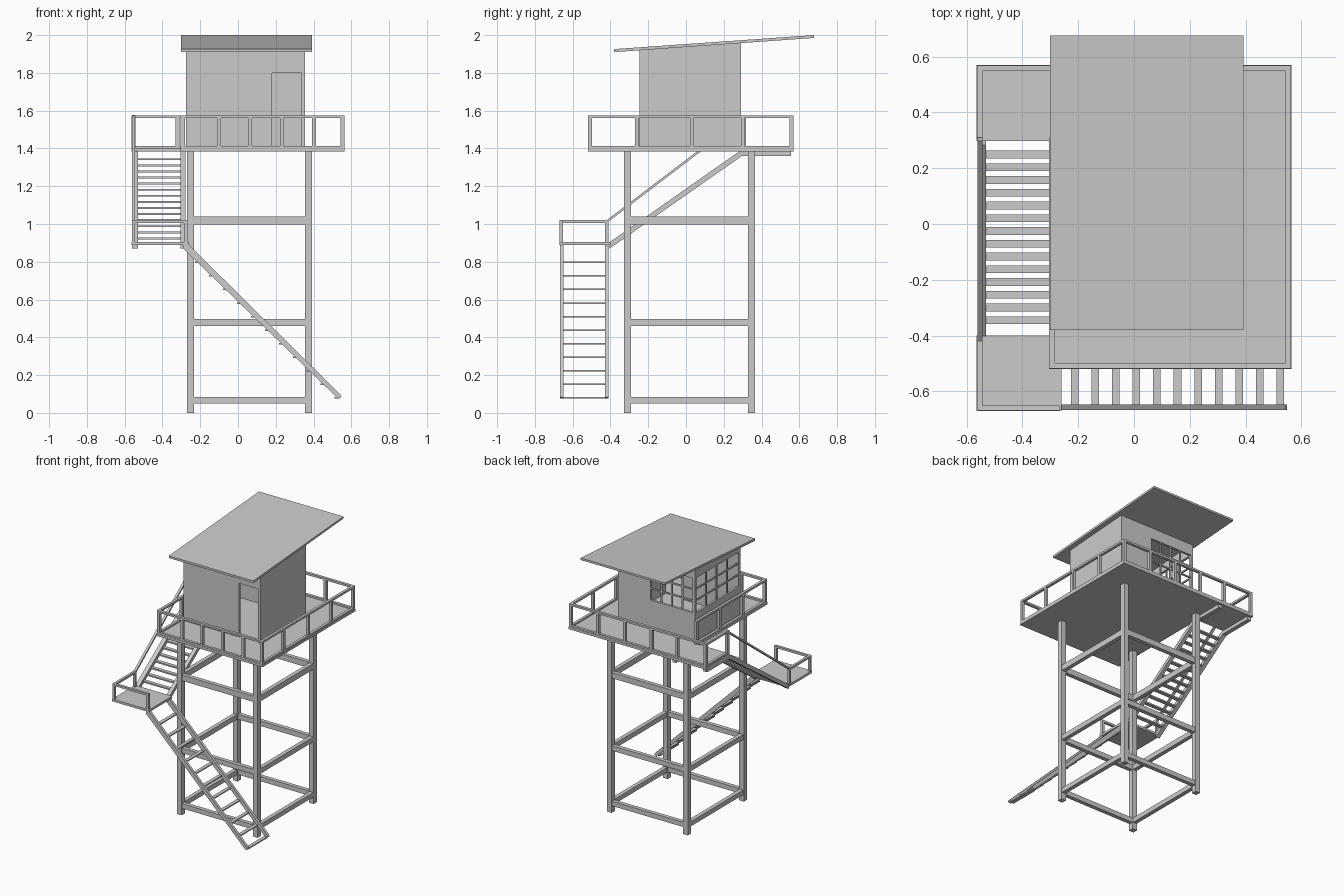
import bpy, bmesh
from mathutils import Vector

if "Cube" in bpy.data.objects:
    bpy.data.objects.remove(bpy.data.objects["Cube"])


def prism(name, pts, axis, lo, hi):
    """Extrude a 2D profile along an axis ('x': pts are y,z; 'y': x,z; 'z': x,y)."""
    place = {'x': lambda a, b, t: (t, a, b),
             'y': lambda a, b, t: (a, t, b),
             'z': lambda a, b, t: (a, b, t)}[axis]
    bm = bmesh.new()
    face = bm.faces.new([bm.verts.new(place(a, b, lo)) for a, b in pts])
    ext = bmesh.ops.extrude_face_region(bm, geom=[face])
    verts = [v for v in ext['geom'] if isinstance(v, bmesh.types.BMVert)]
    bmesh.ops.translate(bm, verts=verts, vec=Vector(place(0, 0, hi - lo)))
    bmesh.ops.recalc_face_normals(bm, faces=bm.faces)
    me = bpy.data.meshes.new(name)
    bm.to_mesh(me)
    bm.free()
    ob = bpy.data.objects.new(name, me)
    bpy.context.collection.objects.link(ob)
    return ob


def box(name, x0, x1, y0, y1, z0, z1):
    return prism(name, [(x0, y0), (x1, y0), (x1, y1), (x0, y1)], 'z', z0, z1)


def cut(target, cutter):
    cutter.hide_render = True
    mod = target.modifiers.new('cut', 'BOOLEAN')
    mod.operation = 'DIFFERENCE'
    mod.solver = 'EXACT'
    mod.object = cutter
    bpy.context.view_layer.objects.active = target
    bpy.ops.object.modifier_apply(modifier=mod.name)
    bpy.data.objects.remove(cutter)


def railing(name, axis, at, stops, z0, z1, w=0.02, base=True):
    """Straight railing with a post at every stop along the axis."""
    h = w / 2

    def piece(part, a, b, za, zb):
        if axis == 'x':
            box(name + part, a, b, at - h, at + h, za, zb)
        else:
            box(name + part, at - h, at + h, a, b, za, zb)
    piece('_top', stops[0] - h, stops[-1] + h, z1 - 0.015, z1)
    if base:
        piece('_base', stops[0] - h, stops[-1] + h, z0, z0 + 0.012)
    for s in stops:
        piece('_post', s - h, s + h, z0, z1 - 0.012)


# tower legs
PX, PY = (-0.252, 0.373), (-0.31, 0.347)
for x in PX:
    for y in PY:
        box('tower_leg', x - .019, x + .019, y - .019, y + .019, 0, 1.39)

# horizontal braces
for z0, z1 in ((.05, .085), (.46, .497), (.997, 1.04)):
    for y in PY:
        box('cross_beam', PX[0], PX[1], y - .015, y + .015, z0, z1)
    for x in PX:
        box('side_beam', x - .015, x + .015, PY[0], PY[1], z0, z1)

# L-shaped deck
prism('deck', [(-.305, -.52), (.565, -.52), (.565, .57), (-.565, .57),
               (-.565, .297), (-.305, .297)], 'z', 1.385, 1.402)

# deck railings
railing('front_rail', 'x', -.508, [-.29, -.10, .063, .232, .402, .553], 1.402, 1.575)
railing('right_rail', 'y', .553, [-.508, -.26, .03, .30, .558], 1.402, 1.575)
railing('back_rail', 'x', .558, [-.553, -.32, -.11, .11, .33, .553], 1.402, 1.575)
railing('left_rail', 'y', -.294, [-.508, -.24, .03, .30], 1.402, 1.575)
railing('stair_head_rail', 'y', -.553, [.307, .558], 1.402, 1.575)

# cabin walls: hollow prism with door and window openings
cabin = prism('cabin_walls', [(-.245, 1.4), (.29, 1.4), (.29, 1.958), (-.245, 1.92)],
              'x', -.275, .355)
cut(cabin, box('inside', -.257, .337, -.227, .272, 1.3, 2.1))
cut(cabin, box('door_hole', .18, .335, -.3, -.2, 1.35, 1.8))
cut(cabin, box('back_hole', -.255, .09, .2, .35, 1.62, 1.875))
cut(cabin, box('left_hole', -.35, -.2, -.225, .27, 1.62, 1.875))

# window bars
for i in range(1, 4):
    x = -.255 + .345 * i / 4
    y = -.225 + .495 * i / 4
    box('back_window_bar', x - .005, x + .005, .276, .286, 1.62, 1.875)
    box('left_window_bar', -.271, -.261, y - .005, y + .005, 1.62, 1.875)
for i in range(1, 3):
    z = 1.62 + .255 * i / 3
    box('back_window_rail', -.255, .09, .276, .286, z - .005, z + .005)
    box('left_window_rail', -.271, -.261, -.225, .27, z - .005, z + .005)

# sloping roof
prism('roof', [(-.38, 1.91), (.677, 1.985), (.677, 2.0), (-.38, 1.926)], 'x', -.302, .392)

# landing and its railings
box('landing', -.565, -.26, -.67, -.40, .888, .905)
railing('landing_front_rail', 'x', -.66, [-.553, -.277], .905, 1.02, .018, False)
railing('landing_left_rail', 'y', -.553, [-.66, -.42], .905, 1.02, .018, False)

# upper flight
for x0, x1 in ((-.562, -.53), (-.305, -.277)):
    prism('upper_stringer', [(-.405, .87), (.296, 1.36), (.555, 1.36), (.555, 1.386),
                             (.284, 1.386), (-.405, .903)], 'x', x0, x1)
for i in range(14):
    y = -.345 + .0457 * i
    z = .885 + .705 * (y + .4)
    box('upper_tread', -.535, -.30, y - .014, y + .014, z - .005, z + .005)
prism('upper_handrail', [(-.42, 1.005), (.31, 1.56), (.31, 1.576), (-.42, 1.02)],
      'x', -.562, -.544)

# lower flight
for y0, y1 in ((-.667, -.648), (-.43, -.41)):
    prism('lower_stringer', [(-.29, .87), (.53, .075), (.548, .085), (.54, .099),
                             (-.26, .89), (-.29, .89)], 'y', y0, y1)
for i in range(11):
    x = -.213 + .0738 * i
    z = .797 - .0718 * i
    box('lower_tread', x - .0135, x + .0135, -.65, -.425, z - .004, z + .004)
